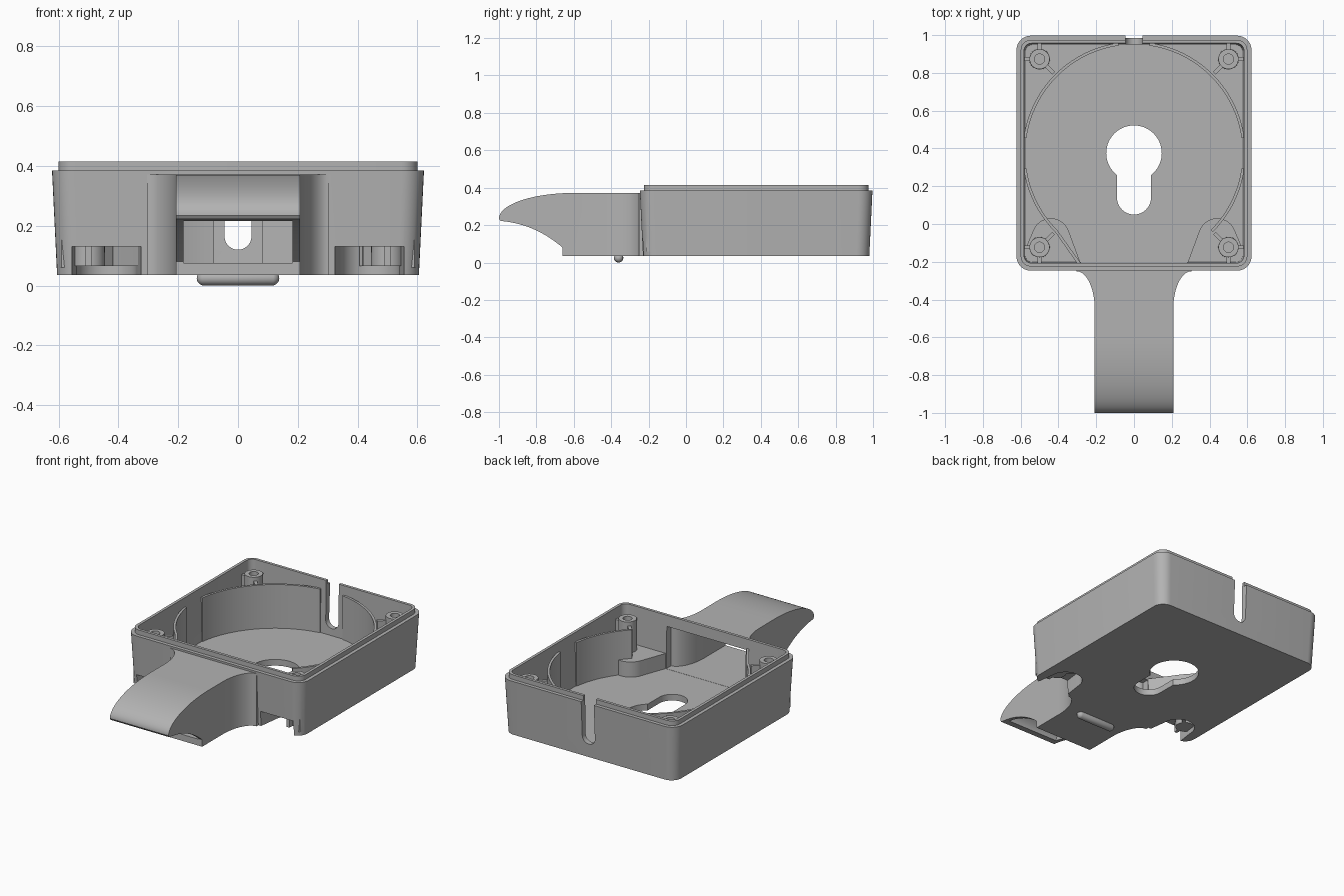
import bpy, bmesh
from math import sin, cos, pi, radians
from mathutils import Vector, Matrix

if "Cube" in bpy.data.objects:
    bpy.data.objects.remove(bpy.data.objects["Cube"], do_unlink=True)

grey = bpy.data.materials.new("matte_grey")
grey.use_nodes = True
grey.diffuse_color = (0.45, 0.45, 0.45, 1)
grey.node_tree.nodes["Principled BSDF"].inputs["Base Color"].default_value = grey.diffuse_color

CY = 0.375            # centre of the box in y
FLOOR = 0.075         # inner floor height
BASE = 0.035          # underside height


def finish(name, bm):
    bmesh.ops.recalc_face_normals(bm, faces=bm.faces)
    me = bpy.data.meshes.new(name)
    bm.to_mesh(me)
    bm.free()
    me.materials.append(grey)
    ob = bpy.data.objects.new(name, me)
    bpy.context.collection.objects.link(ob)
    return ob


def loft(name, loops, ring=False):
    """Skin equal-length loops; ring joins last to first, otherwise ends are capped."""
    bm = bmesh.new()
    rows = [[bm.verts.new(p) for p in loop] for loop in loops]
    n = len(rows[0])
    pairs = list(zip(rows, rows[1:])) + ([(rows[-1], rows[0])] if ring else [])
    for a, b in pairs:
        for i in range(n):
            j = (i + 1) % n
            bm.faces.new((a[i], a[j], b[j], b[i]))
    if not ring:
        bm.faces.new(rows[0])
        bm.faces.new(rows[-1])
    return finish(name, bm)


def prism(name, outline, lo, hi, axis="z"):
    place = {"x": lambda p, h: (h, p[0], p[1]),
             "y": lambda p, h: (p[0], h, p[1]),
             "z": lambda p, h: (p[0], p[1], h)}[axis]
    return loft(name, [[place(p, h) for p in outline] for h in (lo, hi)])


def arc(cx, cy, rx, ry, a0, a1, n=24):
    return [(cx + rx * cos(radians(a0 + (a1 - a0) * i / n)),
             cy + ry * sin(radians(a0 + (a1 - a0) * i / n))) for i in range(n + 1)]


def circle(cx, cy, r, n=64):
    return arc(cx, cy, r, r, 0, 360, n)[:-1]


def rounded_square(half, r, z):
    pts = []
    for k, (sx, sy) in enumerate(((1, 1), (-1, 1), (-1, -1), (1, -1))):
        pts += arc(sx * (half - r), CY + sy * (half - r), r, r, 90 * k, 90 * k + 90, 8)
    return [(x, y, z) for x, y in pts]


def combine(ob, other, op):
    mod = ob.modifiers.new(op, "BOOLEAN")
    mod.operation, mod.solver, mod.object = op, "EXACT", other
    bpy.context.view_layer.update()
    ev = ob.evaluated_get(bpy.context.evaluated_depsgraph_get())
    me = bpy.data.meshes.new_from_object(ev)
    ob.modifiers.clear()
    ob.data = me
    bpy.data.objects.remove(other, do_unlink=True)


def mirrored(outline, s):
    return [(s * x, y) for x, y in outline]


def arm_plan(half, flare, back):
    right = [(half, -1.1)] + arc(flare, -0.45, flare - half, 0.2, 180, 90, 16) + [(flare, back)]
    return right + mirrored(right[::-1], -1)


# Tapered open box with a stepped lip
box = loft("box", [rounded_square(0.605, 0.07, BASE), rounded_square(0.622, 0.075, 0.385),
                   rounded_square(0.6, 0.055, 0.385), rounded_square(0.6, 0.055, 0.415),
                   rounded_square(0.582, 0.04, 0.415), rounded_square(0.575, 0.04, FLOOR)])

# Hooked arm: side profile trimmed by the flared plan
a, b, c = Vector((-0.97, 0.22)), Vector((-0.8, 0.2)), Vector((-0.66, 0.08))
under = [tuple(a * (1 - t) ** 2 + b * 2 * t * (1 - t) + c * t * t)
         for t in (i / 16 for i in range(17))]
side = [(-0.215, 0.372)] + arc(-0.6, 0.235, 0.4, 0.137, 90, 180) + [(-0.992, 0.223)]
side += under + [(-0.66, BASE), (-0.215, BASE)]
arm = prism("arm", side, -0.4, 0.4, "x")
combine(arm, prism("plan", arm_plan(0.208, 0.305, -0.1), -0.1, 0.6), "INTERSECT")
combine(box, arm, "UNION")

# Hollow through the arm into the box
inner = [(-0.19, 0.345)] + arc(-0.6, 0.215, 0.345, 0.13, 90, 180) + [(-0.945, 0.076), (-0.19, 0.076)]
tunnel = prism("tunnel", inner, -0.4, 0.4, "x")
combine(tunnel, prism("plan", arm_plan(0.183, 0.28, -0.1), -0.1, 0.6), "INTERSECT")
combine(box, tunnel, "DIFFERENCE")

# Raised housings over the two front pockets
for s in (1, -1):
    housing = [(0.59, -0.215), (0.6, -0.19)] + arc(0.44, -0.07, 0.1, 0.1, 20, 160) + [(0.28, -0.215)]
    combine(box, prism("housing", mirrored(housing, s), 0.06, 0.172), "UNION")
    pocket = [(0.565, -0.3)] + arc(0.44, -0.115, 0.1, 0.1, 0, 180) + [(0.315, -0.3)]
    combine(box, prism("pocket", mirrored(pocket, s), -0.05, 0.13), "DIFFERENCE")

# Keyhole in the floor and cable slot in the back wall
slot = [(0.09, CY)] + arc(0, 0.14, 0.09, 0.09, 0, -180) + [(-0.09, CY)]
cable = [(0.045, 0.6)] + arc(0, 0.165, 0.045, 0.045, 0, -180) + [(-0.045, 0.6)]
combine(box, prism("keyhole", circle(0, CY, 0.147), -0.1, 0.2), "DIFFERENCE")
combine(box, prism("keyslot", slot, -0.1, 0.2), "DIFFERENCE")
combine(box, prism("cable_slot", cable, 0.85, 1.1, "y"), "DIFFERENCE")
box.name = "box_with_arm"
parts = [box]


# Curved inner walls across the corners
def curved_wall(name, a0, a1, tail=None):
    out, inn = arc(0, CY, 0.59, 0.59, a0, a1, 32), arc(0, CY, 0.575, 0.575, a0, a1, 32)
    if tail:
        out.append(tail)
        inn.append((tail[0] + 0.02, tail[1]))
    parts.append(prism(name, out + inn[::-1], FLOOR - 0.01, 0.355))


curved_wall("back_left_curved_wall", 8, 82)
curved_wall("back_right_curved_wall", 98, 172)
curved_wall("front_right_curved_wall", 188, 225, (-0.3, -0.21))
curved_wall("front_left_curved_wall", -8, -45)

# Screw posts with ribs to the walls
for sx in (1, -1):
    for sy in (1, -1):
        x, y = sx * 0.5, CY + sy * 0.498
        tag = ("back" if sy > 0 else "front") + ("_left" if sx > 0 else "_right")
        rings = [[(px, py, z) for px, py in circle(x, y, r, 32)] for r, z in
                 ((0.055, FLOOR - 0.01), (0.053, 0.37), (0.027, 0.37), (0.027, 0.2))]
        parts.append(loft(tag + "_screw_post", rings))
        for label, dx, dy, end in (("side", sx, 0, 0.085), ("end", 0, sy, 0.085),
                                   ("corner", -sx * 0.707, -sy * 0.707, 0.105)):
            d, w = Vector((dx, dy)), Vector((-dy, dx)) * 0.01
            p, q = Vector((x, y)) + d * 0.045, Vector((x, y)) + d * end
            parts.append(prism(f"{tag}_{label}_rib", [tuple(v) for v in (p - w, q - w, q + w, p + w)],
                               FLOOR - 0.01, 0.345))

# Rounded bar under the arm
bm = bmesh.new()
bmesh.ops.create_uvsphere(bm, u_segments=24, v_segments=16, radius=0.025,
                          matrix=Matrix.Rotation(pi / 2, 4, "Y"))
for v in bm.verts:
    if abs(v.co.x) > 1e-4:
        v.co.x += 0.113 if v.co.x > 0 else -0.113
    v.co += Vector((0, -0.36, 0.025))
parts.append(finish("underside_bar", bm))

for ob in parts:
    ob.data.shade_smooth()
    ob.data.set_sharp_from_angle(angle=radians(30))
